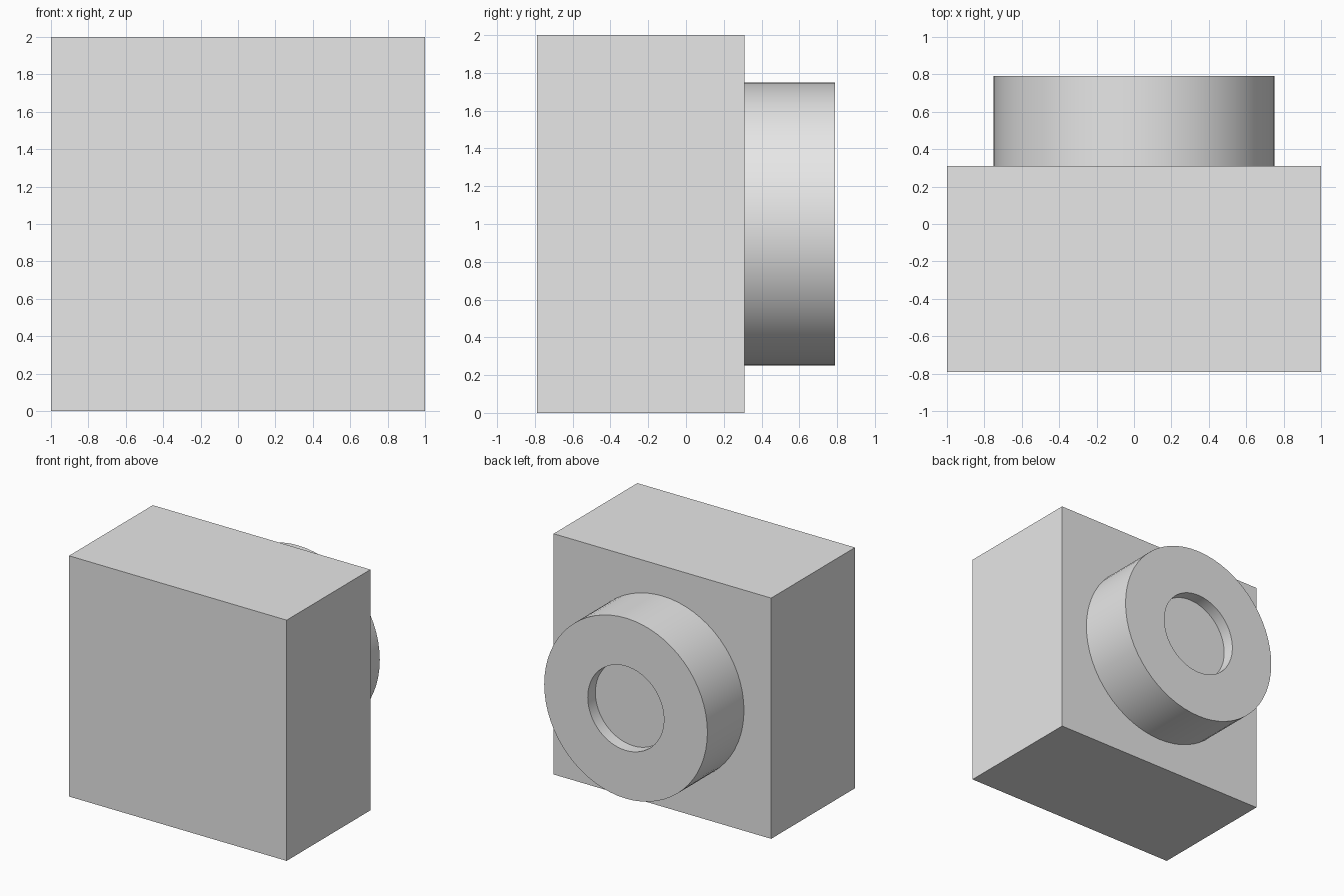
import bpy
import bmesh
import math
from mathutils import Matrix

cube = bpy.data.objects.get("Cube")
if cube:
    bpy.data.objects.remove(cube, do_unlink=True)

SEGMENTS = 64
FRONT, BACK, TIP = -0.79, 0.31, 0.79

grey = bpy.data.materials.new("light_grey")
grey.use_nodes = True
grey.diffuse_color = (0.8, 0.8, 0.8, 1)
grey.node_tree.nodes["Principled BSDF"].inputs["Base Color"].default_value = grey.diffuse_color


def add_object(name, bm):
    bmesh.ops.recalc_face_normals(bm, faces=bm.faces)
    mesh = bpy.data.meshes.new(name)
    bm.to_mesh(mesh)
    bm.free()
    mesh.materials.append(grey)
    obj = bpy.data.objects.new(name, mesh)
    bpy.context.collection.objects.link(obj)
    return obj


# Square body block
bm = bmesh.new()
bmesh.ops.create_cube(bm, size=1)
bmesh.ops.scale(bm, vec=(2, BACK - FRONT, 2), verts=bm.verts)
bmesh.ops.translate(bm, vec=(0, (FRONT + BACK) / 2, 1), verts=bm.verts)
add_object("body_block", bm)

# Round boss with a shallow recess: a stepped profile of (radius, y) rings
profile = [(0.75, BACK), (0.75, TIP), (0.35, TIP), (0.35, TIP - 0.1)]
bm = bmesh.new()
rings = []
for radius, y in profile:
    turn = Matrix.Translation((0, y, 1)) @ Matrix.Rotation(math.pi / 2, 4, "X")
    rings.append(bmesh.ops.create_circle(bm, segments=SEGMENTS, radius=radius, matrix=turn)["verts"])
for a, b in zip(rings, rings[1:]):
    for i in range(SEGMENTS):
        j = (i + 1) % SEGMENTS
        bm.faces.new((a[i], a[j], b[j], b[i]))
bm.faces.new(rings[0])
bm.faces.new(rings[-1])
boss = add_object("round_boss", bm)

# Smooth the round walls, keep the rims sharp
bpy.ops.object.select_all(action="DESELECT")
boss.select_set(True)
bpy.context.view_layer.objects.active = boss
bpy.ops.object.shade_smooth_by_angle(angle=math.radians(30))
